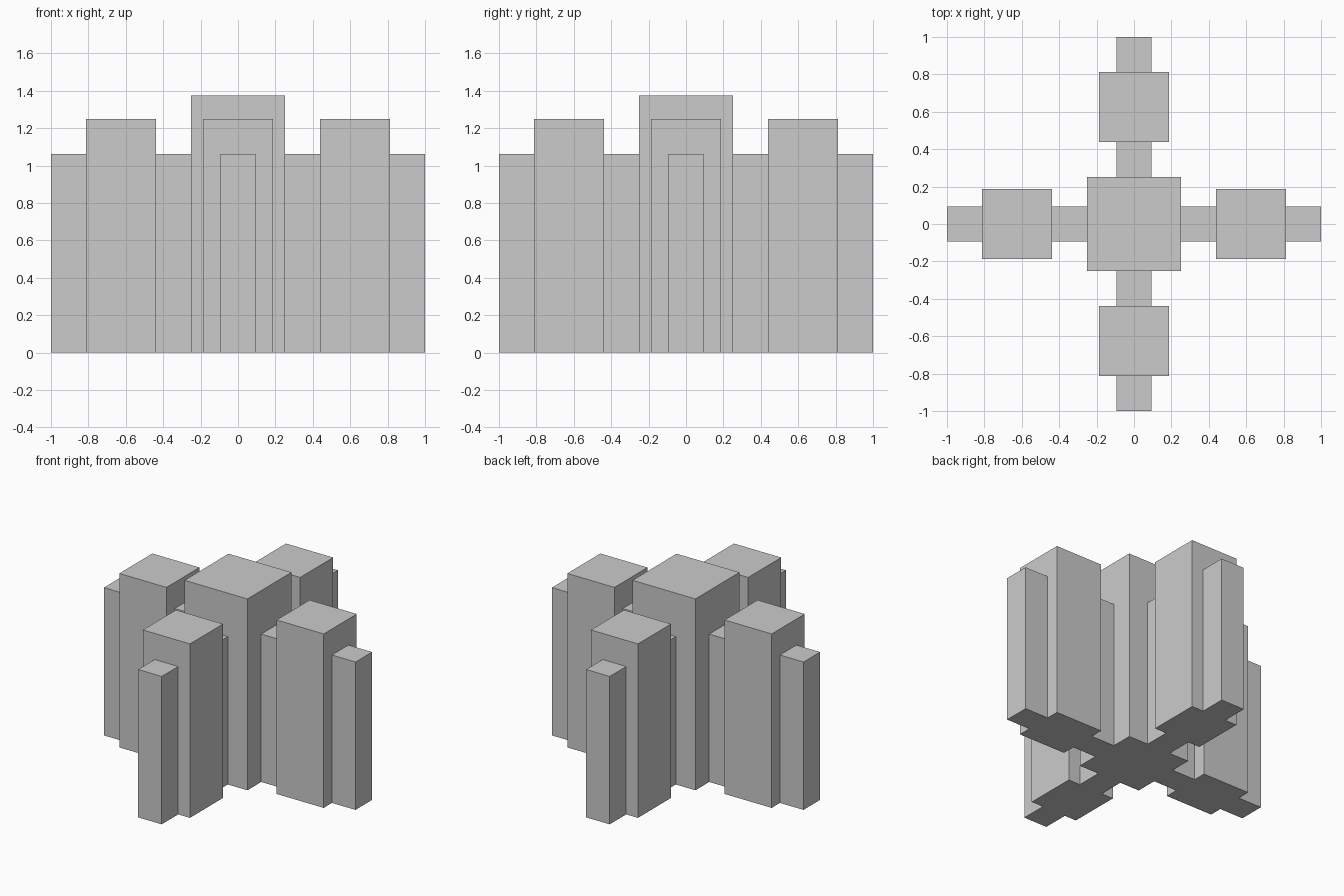
import bpy
import math
from mathutils import Matrix

if "Cube" in bpy.data.objects:
    bpy.data.objects.remove(bpy.data.objects["Cube"])


def block(name, x0, x1, half_width, height, angle=0.0):
    """Box standing on z = 0, spanning x0..x1, then turned about the z axis."""
    bpy.ops.mesh.primitive_cube_add(size=1)
    ob = bpy.context.object
    ob.name = name
    ob.data.transform(
        Matrix.Rotation(angle, 4, 'Z')
        @ Matrix.Translation(((x0 + x1) / 2, 0, height / 2))
        @ Matrix.Diagonal((x1 - x0, half_width * 2, height, 1)))
    return ob


U = 1 / 16  # the model sits on a grid of sixteenths

# Tall central block
block("central_tower", -4 * U, 4 * U, 4 * U, 22 * U)

# Four identical arms: linking wall, tower, end pier
for i, side in enumerate(("right", "back", "left", "front")):
    a = i * math.pi / 2
    block(side + "_link_wall", 4 * U, 7 * U, 1.5 * U, 17 * U, a)
    block(side + "_tower", 7 * U, 13 * U, 3 * U, 20 * U, a)
    block(side + "_end_pier", 13 * U, 16 * U, 1.5 * U, 17 * U, a)
